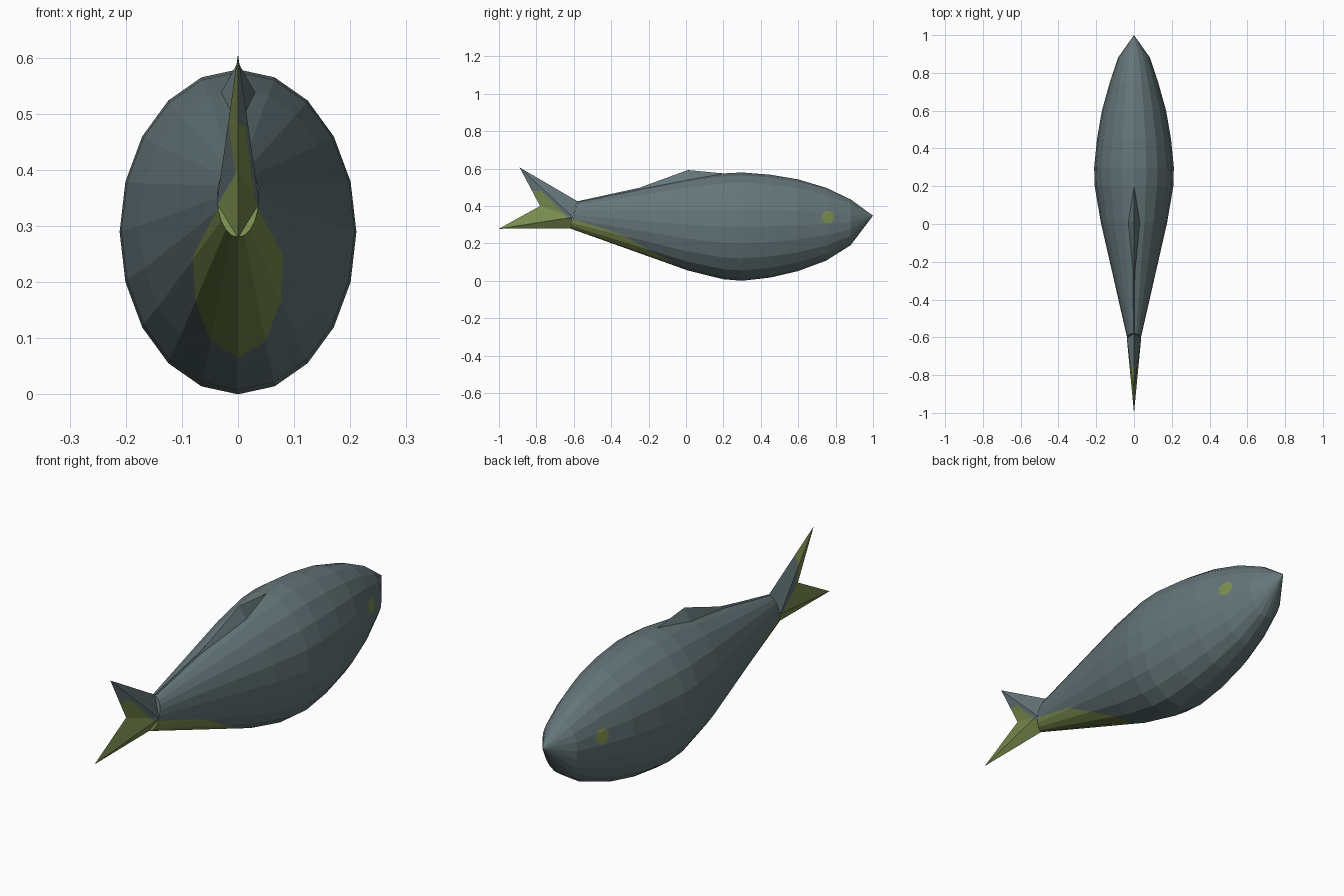
import bpy, bmesh, math
from mathutils import Vector

if "Cube" in bpy.data.objects:
    bpy.data.objects.remove(bpy.data.objects["Cube"])


def material(name, rgb):
    m = bpy.data.materials.new(name)
    m.diffuse_color = (*rgb, 1)
    m.use_nodes = True
    m.node_tree.nodes["Principled BSDF"].inputs["Base Color"].default_value = m.diffuse_color
    return m


MATS = [material("slate_grey", (0.13, 0.18, 0.19)),
        material("olive_green", (0.20, 0.27, 0.08))]


def finish(name, bm):
    bmesh.ops.recalc_face_normals(bm, faces=bm.faces[:])
    mesh = bpy.data.meshes.new(name)
    bm.to_mesh(mesh)
    bm.free()
    for m in MATS:
        mesh.materials.append(m)
    ob = bpy.data.objects.new(name, mesh)
    bpy.context.collection.objects.link(ob)
    return ob


def cut(bm, point, normal, faces=None):
    faces = faces or bm.faces[:]
    geom = set(faces)
    for f in faces:
        geom.update(f.verts)
        geom.update(f.edges)
    bmesh.ops.bisect_plane(bm, geom=list(geom), dist=1e-5,
                           plane_co=point, plane_no=normal)


def below(c, y, z, slope):
    return c.z < z + slope * (c.y - y)


# Body: 20-sided rings given as y, top z, bottom z, half width
RINGS = [(0.88, 0.435, 0.19, 0.085), (0.75, 0.497, 0.108, 0.128),
         (0.60, 0.542, 0.052, 0.170), (0.45, 0.567, 0.017, 0.196),
         (0.30, 0.579, 0.0, 0.211), (0.20, 0.574, 0.008, 0.208),
         (0.01, 0.545, 0.055, 0.176), (-0.60, 0.420, 0.280, 0.037)]
SIDES = 20
bm = bmesh.new()
nose = bm.verts.new((0, 1, 0.348))
loops = []
for y, top, bot, w in RINGS:
    loop = []
    for i in range(SIDES):
        a = 2 * math.pi * i / SIDES
        tilt = 0.02 * math.cos(a) if y < -0.5 else 0
        loop.append(bm.verts.new((w * math.sin(a), y + tilt,
                    (top + bot) / 2 + (top - bot) / 2 * math.cos(a))))
    loops.append(loop)
for i in range(SIDES):
    j = (i + 1) % SIDES
    bm.faces.new((nose, loops[0][i], loops[0][j]))
    for a, b in zip(loops, loops[1:]):
        bm.faces.new((a[i], b[i], b[j], a[j]))
bm.faces.new(loops[-1])

# Olive patch under the rear of the body
PATCH = [(-0.62, 0.335, -0.315), (-0.35, 0.25, -0.557)]
for y, z, s in PATCH:
    cut(bm, (0, y, z), (0, -s, 1),
        [f for f in bm.faces if f.calc_center_median().y < 0.2])
for f in bm.faces:
    c = f.calc_center_median()
    f.material_index = int(c.y < 0.05 and all(below(c, *p) for p in PATCH))

# Eyes: octagons cut into the head on both sides
EYE, R = Vector((0, 0.757, 0.34)), 0.032
dirs = [Vector((0, math.cos(k * math.pi / 4), math.sin(k * math.pi / 4))) for k in range(8)]
for side in (-1, 1):
    for k, d in enumerate(dirs):
        inside = []
        for f in bm.faces:
            c = f.calc_center_median()
            near = c.x * side > 0.02 and 0.6 < c.y < 0.9
            if near and all((c - EYE).dot(e) < R for e in dirs[:k]):
                inside.append(f)
        cut(bm, EYE + d * R, d, inside)
    for f in bm.faces:
        c = f.calc_center_median()
        if c.x * side > 0.02 and all((c - EYE).dot(e) < R for e in dirs):
            f.material_index = 1
finish("body", bm)

# Dorsal fin: low ridge, given as y, ridge z, half width, foot z
FIN = [(0.20, 0.574, 0.012, 0.55), (0.01, 0.592, 0.035, 0.53),
       (-0.25, 0.497, 0.022, 0.46), (-0.58, 0.425, 0.010, 0.40)]
bm = bmesh.new()
secs = [[bm.verts.new(p) for p in ((0, y, z), (w, y, foot), (-w, y, foot))]
        for y, z, w, foot in FIN]
for a, b in zip(secs, secs[1:]):
    for i in range(3):
        j = (i + 1) % 3
        bm.faces.new((a[i], b[i], b[j], a[j]))
bm.faces.new(secs[0])
bm.faces.new(secs[-1])
finish("dorsal_fin", bm)

# Tail: forked fin, thick at the root and sharp at its outline
OUTLINE = [(-0.58, 0.425), (-0.89, 0.606), (-0.78, 0.40), (-1.0, 0.278), (-0.62, 0.28)]
bm = bmesh.new()
rim = [bm.verts.new((0, y, z)) for y, z in OUTLINE]
roots = [bm.verts.new((s * 0.038, -0.605, 0.34)) for s in (-1, 1)]
for root in roots:
    for a, b in zip(rim, rim[1:]):
        bm.faces.new((root, a, b))
bm.faces.new((roots[0], roots[1], rim[0]))
bm.faces.new((roots[0], roots[1], rim[-1]))

# The two sides of the tail carry different olive markings
cut(bm, (0, -0.62, 0.325), (0, 1, 1))
cut(bm, (0, -0.75, 0.48), (0, 0, 1))
cut(bm, (0, -0.76, 0.4), (0, 1, 0))
cut(bm, (0, -0.62, 0.335), (0, 0.4, 1))
for f in bm.faces:
    c = f.calc_center_median()
    if c.x > 0:
        olive = below(c, -0.62, 0.325, -1) and c.z < 0.48
    else:
        olive = c.y < -0.76 or below(c, -0.62, 0.335, -0.4)
    f.material_index = int(olive)
finish("tail_fin", bm)
